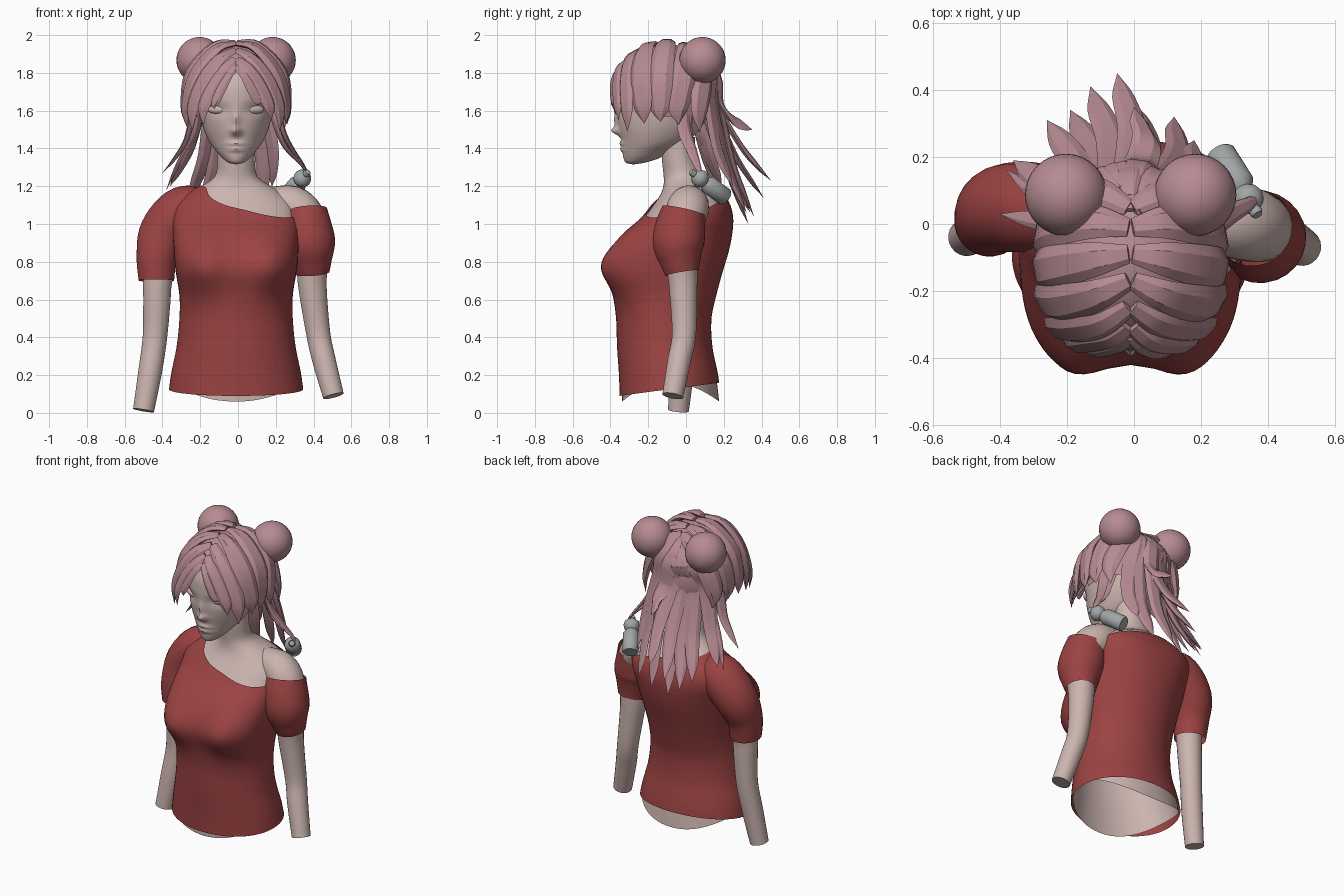
import bpy, bmesh, random
from math import sin, cos, pi, radians, exp, sqrt
from mathutils import Vector, Matrix

if "Cube" in bpy.data.objects:
    bpy.data.objects.remove(bpy.data.objects["Cube"])

random.seed(4)
CX = -0.01


def material(name, rgb):
    m = bpy.data.materials.new(name)
    m.diffuse_color = (*rgb, 1)
    m.use_nodes = True
    m.node_tree.nodes["Principled BSDF"].inputs["Base Color"].default_value = m.diffuse_color
    return m


SKIN = material("skin", (0.60, 0.46, 0.43))
HAIR = material("hair", (0.47, 0.26, 0.29))
CLOTH = material("red_cloth", (0.33, 0.055, 0.055))
STEEL = material("flask_grey", (0.36, 0.38, 0.38))


def finish(name, bm, mat=None, angle=40):
    bmesh.ops.remove_doubles(bm, verts=bm.verts, dist=1e-5)
    bmesh.ops.recalc_face_normals(bm, faces=bm.faces)
    me = bpy.data.meshes.new(name)
    bm.to_mesh(me)
    bm.free()
    me.shade_smooth()
    me.set_sharp_from_angle(angle=radians(angle))
    if mat:
        me.materials.append(mat)
    ob = bpy.data.objects.new(name, me)
    bpy.context.collection.objects.link(ob)
    return ob


def spline(rows, x):
    """Smooth interpolation of rows (key, values...)."""
    x = min(max(x, rows[0][0]), rows[-1][0])
    i = max(k for k in range(len(rows) - 1) if rows[k][0] <= x)
    a, b = rows[i], rows[i + 1]
    p, q = rows[max(i - 1, 0)], rows[min(i + 2, len(rows) - 1)]
    h = b[0] - a[0]
    t = (x - a[0]) / h
    out = []
    for k in range(1, len(a)):
        m0 = (b[k] - p[k]) / (b[0] - p[0]) * h
        m1 = (q[k] - a[k]) / (q[0] - a[0]) * h
        out.append((2*t**3 - 3*t*t + 1) * a[k] + (t**3 - 2*t*t + t) * m0
                   + (3*t*t - 2*t**3) * b[k] + (t**3 - t*t) * m1)
    return out


def skin_rings(bm, rings):
    for a, b in zip(rings, rings[1:]):
        for i in range(len(a)):
            j = (i + 1) % len(a)
            bm.faces.new((a[i], a[j], b[j], b[i]))


def grid(name, f, nu, nv, mat=None):
    bm = bmesh.new()
    skin_rings(bm, [[bm.verts.new(f(2*pi*i/nu, j/nv)) for i in range(nu)] for j in range(nv + 1)])
    return finish(name, bm, mat)


def sweep(bm, pts, ref, ratio=1.0, sides=24, steps=5, cap=True):
    """Elliptical tube through (x, y, z, half width)."""
    rows = [(i, *p) for i, p in enumerate(pts)]
    n = (len(pts) - 1) * steps
    rings = []
    for k in range(n + 1):
        u = k / steps
        *p, w = spline(rows, u)
        p, w = Vector(p), max(w, 0.001)
        t = (Vector(spline(rows, u + .05)[:3]) - Vector(spline(rows, u - .05)[:3])).normalized()
        r = ref(p)
        nrm = (r - t * r.dot(t)).normalized()
        s = t.cross(nrm)
        rings.append([bm.verts.new(p + s*w*cos(2*pi*i/sides) + nrm*w*ratio*sin(2*pi*i/sides))
                      for i in range(sides)])
    skin_rings(bm, rings)
    if cap:
        bm.faces.new(rings[0])
        bm.faces.new(rings[-1])


def sphere(name, loc, scale, mat, rot=0.0):
    bm = bmesh.new()
    m = Matrix.Translation(loc) @ Matrix.Rotation(rot, 4, 'Z') @ Matrix.Diagonal((*scale, 1))
    bmesh.ops.create_uvsphere(bm, u_segments=32, v_segments=18, radius=1, matrix=m)
    return finish(name, bm, mat)


def gauss(x, z, x0, z0, sx, sz):
    return exp(-((x - x0) / sx)**2 - ((z - z0) / sz)**2)


# Torso sections: z, half width, front y, back y, squareness
TORSO = [(.04, .365, -.35, .19, 2.1), (.2, .345, -.355, .17, 2.05), (.35, .315, -.365, .14, 2.0),
         (.5, .30, -.37, .135, 2.0), (.62, .30, -.385, .16, 2.05), (.75, .32, -.41, .195, 2.1),
         (.85, .33, -.39, .225, 2.15), (.95, .335, -.33, .245, 2.25), (1.03, .34, -.24, .25, 2.35),
         (1.1, .33, -.185, .235, 2.35), (1.16, .27, -.145, .20, 2.2), (1.21, .18, -.13, .15, 2.1),
         (1.25, .125, -.13, .10, 2.0), (1.35, .11, -.14, .06, 2.0), (1.46, .11, -.14, .06, 2.0)]


def torso(a, z, inset=0.0):
    rx, yf, yb, n = spline(TORSO, z)
    rx, yf, yb = rx - inset, yf + inset, yb - inset
    if sin(a) > 0:
        n += 1.15 * exp(-((z - .80) / .16)**2)
    e = 2 / n
    x = CX + rx * abs(cos(a))**e * (1 if cos(a) > 0 else -1)
    y = (yf + yb)/2 - (yb - yf)/2 * abs(sin(a))**e * (1 if sin(a) > 0 else -1)
    if sin(a) > 0:
        y -= .055 * sin(a) * sum(gauss(x, z, CX + s*.18, .78, .12, .13) for s in (-1, 1))
    return Vector((x, y, z))


def body(a, t):
    z0 = .06 + .10 * cos(a)**2
    return torso(a, z0 + (1.46 - z0) * t, .012)


# Slanted neckline height by angle (0 = +x, 90 = front)
NECKLINE = [(0, 1.05), (45, 1.035), (70, 1.05), (90, 1.085), (110, 1.13), (135, 1.19), (180, 1.205),
            (225, 1.19), (270, 1.17), (315, 1.12), (360, 1.05)]


def shirt(a, t):
    z0 = .125 - .035 * sin(a)
    return torso(a, z0 + (spline(NECKLINE, a * 180 / pi)[0] - z0) * t)


grid("body", body, 72, 56, SKIN)
grid("shirt_torso", shirt, 72, 40, CLOTH)

# Arms and sleeves
front = lambda p: Vector((0.1, -1, 0))
limbs = {
    "left_arm": (SKIN, True, [(.06, .03, 1.12, .06), (.19, .025, 1.113, .088), (.30, .01, 1.085, .112),
                 (.37, -.01, .99, .105), (.39, -.02, .8, .085), (.395, -.015, .66, .075),
                 (.425, -.01, .42, .064), (.455, -.035, .28, .062), (.505, -.07, .09, .056)]),
    "right_arm": (SKIN, True, [(-.2, .04, 1.07, .08), (-.31, .04, 1.04, .1), (-.40, .02, .9, .095),
                  (-.425, 0, .7, .077), (-.43, .0, .58, .072), (-.44, .0, .4, .065),
                  (-.465, -.02, .22, .063), (-.50, -.04, .013, .056)]),
    "left_sleeve": (CLOTH, False, [(.355, -.01, 1.07, .118), (.365, -.03, .98, .134), (.38, -.04, .89, .136),
                    (.39, -.03, .80, .108), (.395, -.02, .74, .09)]),
    "right_sleeve": (CLOTH, False, [(-.13, .035, 1.09, .08), (-.21, .04, 1.085, .113), (-.30, .05, 1.06, .135),
                     (-.395, .045, .95, .13), (-.43, .01, .82, .108), (-.432, 0, .70, .094)]),
}
for name, (mat, cap, pts) in limbs.items():
    bm = bmesh.new()
    sweep(bm, pts, front, cap=cap)
    finish(name, bm, mat)

# Head with sculpted nose, lips and eye sockets
HEAD = [(1.315, .0, -.28, -.28), (1.322, .035, -.315, -.23), (1.345, .068, -.33, -.15), (1.38, .1, -.335, -.09),
        (1.43, .138, -.34, .0), (1.5, .17, -.355, .07), (1.58, .19, -.367, .12), (1.66, .2, -.375, .14),
        (1.75, .2, -.365, .14), (1.83, .175, -.32, .1), (1.89, .11, -.23, .02), (1.91, .0, -.11, -.11)]


def head(a, t):
    z = 1.315 + .595 * t
    rx, yf, yb = spline(HEAD, z)
    x, y = rx * cos(a), (yf + yb)/2 - (yb - yf)/2 * sin(a)
    if sin(a) > 0:
        y -= .036 * gauss(x, z, 0, 1.492, .026, .022) + .018 * gauss(x, z, 0, 1.545, .02, .05)
        y -= .013 * (gauss(x, z, 0, 1.425, .05, .013) + gauss(x, z, 0, 1.395, .045, .013))
        y += .016 * (gauss(x, z, .1, 1.605, .055, .035) + gauss(x, z, -.1, 1.605, .055, .035))
    return Vector((CX + x, y, z))


grid("head", head, 112, 80, SKIN)
for s, side in ((-1, "right"), (1, "left")):
    sphere(side + "_eye", (CX + s*.101, -.313, 1.606), (.052, .02, .023), SKIN, s*.42)
    sphere(side + "_hair_bun", (CX + s*.193, .087, 1.867), (.123,)*3, HAIR)

# Hair cap under the locks
C, R = Vector((CX, -.10, 1.66)), Vector((.27, .292, .31))
bm = bmesh.new()
bmesh.ops.create_uvsphere(bm, u_segments=32, v_segments=20, radius=1,
                          matrix=Matrix.Translation(C) @ Matrix.Diagonal((*(R * .94), 1)))
bmesh.ops.delete(bm, geom=[v for v in bm.verts if v.co.z < 1.55 or (v.co.y < -.17 and v.co.z < 1.8)],
                 context='VERTS')
finish("hair_cap", bm, HAIR)


def on_hull(p, k=1.0):
    d = p - C
    d = Vector([d[i] / R[i] for i in range(3)]).normalized()
    return C + Vector([d[i] * R[i] * k for i in range(3)])


def parting(y, dx):
    return Vector((CX + dx, y, C.z + R.z * sqrt(max(0, 1 - ((y - C.y) / R.y)**2)) - .005))


def rim(s, phi, z):
    a = radians(phi)
    k = (abs(sin(a))**3 + abs(cos(a))**3)**(-1 / 3)
    return Vector((C.x + s * R.x * sin(a) * k, C.y - R.y * cos(a) * k, z))


def lock(bm, pts, widths, ratio=.36):
    sweep(bm, [(*p, w) for p, w in zip(pts, widths)],
          lambda p: p - Vector((CX, -.09, min(p.z, 1.6))), ratio, 6, 4)


# Fringe and side locks swept forward: parting y, end azimuth, end z, half width
bm = bmesh.new()
for s in (-1, 1):
    for y0, phi, z1, w in ((-.34, 25, 1.62, .03), (-.31, 37, 1.54, .042), (-.25, 51, 1.50, .052),
                           (-.17, 67, 1.53, .062), (-.09, 84, 1.55, .066), (-.01, 103, 1.54, .066),
                           (.05, 124, 1.5, .062)):
        j = random.uniform(-1, 1)
        a, b = parting(y0, s*.006), rim(s, phi + 2*j, z1 + .02*j)
        c = rim(s, phi - 2, max(1.66, z1 + .02))
        mids = [on_hull(a.lerp(c, t), 1.035 + .025*j) for t in (.3, .65)]
        lock(bm, [a, *mids, c.lerp(b, .3), b], (.028, w*.8, w, w*.85, 0), .4)
finish("fringe_locks", bm, HAIR, 25)

# Wind-blown back locks, given by their tips
bm = bmesh.new()
tips = [(-.05, .45, 1.23), (-.13, .41, 1.14), (-.10, .33, 1.0), (-.26, .31, 1.12), (-.36, .19, 1.2),
        (.12, .32, 1.06), (.18, .25, 1.2), (.0, .35, 1.5), (.0, .36, 1.04), (-.19, .34, 1.06)]
for x, y, z in tips:
    tip = Vector((x, y, z))
    a = parting(random.uniform(.02, .12), x * .15)
    e = Vector((CX + .03 + x * .6, .18 - abs(x) * .3, 1.64))
    m = e.lerp(tip, .5) + Vector((.025, -.025, -.01))
    lock(bm, [a, on_hull(a.lerp(e, .5)), e, m, e.lerp(tip, .8) + Vector((.01, -.012, -.01)), tip],
         (.02, .05, .052, .045, .034, 0))
# Thin locks beside the neck
for pts in (((.17, .03, 1.66), (.2, .0, 1.53), (.25, .02, 1.41), (.34, .06, 1.31), (.365, .09, 1.24)),
            ((.2, -.02, 1.66), (.235, -.01, 1.5), (.29, .03, 1.39), (.345, .06, 1.31), (.375, .08, 1.26)),
            ((-.22, .0, 1.66), (-.25, .0, 1.53), (-.28, .01, 1.43), (-.34, .02, 1.34), (-.4, .03, 1.27)),
            ((-.2, .05, 1.66), (-.22, .07, 1.5), (-.27, .09, 1.4), (-.33, .12, 1.29), (-.38, .16, 1.18))):
    lock(bm, [Vector(p) for p in pts], (.035, .036, .03, .02, 0))
finish("back_locks", bm, HAIR, 25)

# Small flask resting on the shoulder: radius, distance along axis
FLASK = [(0, 0), (.042, 0), (.048, .008), (.048, .13), (.035, .148), (.03, .155), (.043, .17), (.048, .19),
         (.043, .21), (.025, .228), (.018, .232), (.02, .245), (.015, .255), (0, .258)]
base = Vector((.255, .21, 1.14))
turn = (Vector((.365, .035, 1.27)) - base).to_track_quat('Z', 'Y')


def flask(a, t):
    r, h = FLASK[round(t * (len(FLASK) - 1))]
    return base + turn @ Vector((r * cos(a), r * sin(a), h))


grid("flask", flask, 28, len(FLASK) - 1, STEEL)
